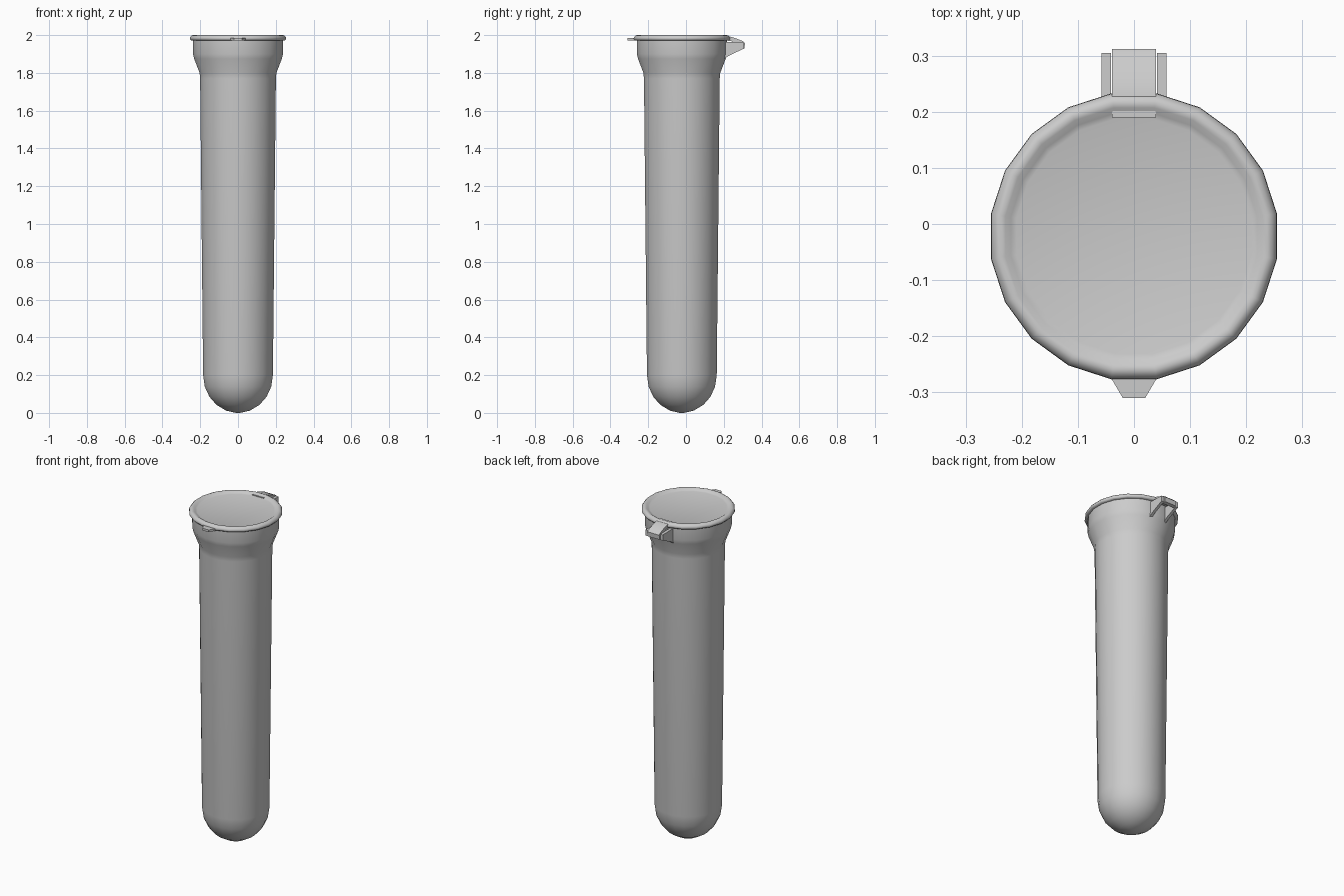
import bpy, bmesh, math

if "Cube" in bpy.data.objects:
    bpy.data.objects.remove(bpy.data.objects["Cube"])

SIDES = 20
CY = -0.022          # tube axis is set slightly forward of the hinge

plastic = bpy.data.materials.new("light_grey_plastic")
plastic.diffuse_color = (0.6, 0.6, 0.6, 1)
plastic.use_nodes = True
plastic.node_tree.nodes["Principled BSDF"].inputs["Base Color"].default_value = plastic.diffuse_color


def finish(name, bm, angle):
    bmesh.ops.remove_doubles(bm, verts=bm.verts, dist=1e-5)
    bmesh.ops.recalc_face_normals(bm, faces=bm.faces)
    mesh = bpy.data.meshes.new(name)
    bm.to_mesh(mesh)
    bm.free()
    mesh.materials.append(plastic)
    ob = bpy.data.objects.new(name, mesh)
    bpy.context.collection.objects.link(ob)
    bpy.ops.object.select_all(action='DESELECT')
    ob.select_set(True)
    bpy.context.view_layer.objects.active = ob
    bpy.ops.object.shade_smooth_by_angle(angle=math.radians(angle))
    return ob


def lathe(name, profile, angle):
    """Revolve (radius, z) points, closing both ends."""
    bm = bmesh.new()
    rings = []
    for r, z in profile:
        ring = []
        for i in range(SIDES):
            a = 2 * math.pi * (i + 0.5) / SIDES
            ring.append(bm.verts.new((r * math.cos(a), CY + r * math.sin(a), z)))
        rings.append(ring)
    for low, high in zip(rings, rings[1:]):
        for i in range(SIDES):
            j = (i + 1) % SIDES
            bm.faces.new((low[i], low[j], high[j], high[i]))
    bm.faces.new(rings[0])
    bm.faces.new(rings[-1])
    return finish(name, bm, angle)


def prism(name, outline, x0, x1, angle=20):
    """Extrude a (y, z) outline from x0 to x1."""
    bm = bmesh.new()
    a = [bm.verts.new((x0, y, z)) for y, z in outline]
    b = [bm.verts.new((x1, y, z)) for y, z in outline]
    bm.faces.new(a)
    bm.faces.new(b)
    for i in range(len(a)):
        j = (i + 1) % len(a)
        bm.faces.new((a[i], a[j], b[j], b[i]))
    return finish(name, bm, angle)


# Tube: rounded bottom, tapered wall, flared collar
bottom = [(0.187 * math.sin(t), 0.2 - 0.2 * math.cos(t))
          for t in (math.radians(d) for d in (4, 20, 38, 55, 72, 90))]
lathe("tube", bottom + [(0.203, 1.77), (0.206, 1.80), (0.235, 1.875),
                        (0.241, 1.90), (0.241, 1.98)], 40)

# Lid: rounded rim around a shallow recess
lathe("lid", [(0.235, 1.972), (0.252, 1.972), (0.258, 1.979), (0.257, 1.988),
              (0.249, 1.997), (0.241, 2.0), (0.232, 1.998), (0.222, 1.991),
              (0.212, 1.988)], 50)

# Hinge strap running from the lid over the back
prism("hinge_strap", [(0.19, 1.975), (0.19, 1.994), (0.225, 1.994), (0.25, 1.988),
                      (0.302, 1.968), (0.312, 1.958), (0.310, 1.930),
                      (0.292, 1.925), (0.284, 1.948), (0.24, 1.968)],
      -0.039, 0.039, 35)

# Hinge lugs on the collar, one each side of the strap
for side, label in ((-1, "left"), (1, "right")):
    prism("hinge_lug_" + label, [(0.19, 1.965), (0.305, 1.962), (0.305, 1.928),
                                 (0.225, 1.89), (0.19, 1.865)],
          side * 0.041, side * 0.058)

# Thumb tab at the front of the lid
bm = bmesh.new()
plan = [(-0.04, -0.26), (-0.04, -0.276), (-0.02, -0.31),
        (0.02, -0.31), (0.04, -0.276), (0.04, -0.26)]
low = [bm.verts.new((x, y, 1.971)) for x, y in plan]
high = [bm.verts.new((x, y, 1.984)) for x, y in plan]
bm.faces.new(low)
bm.faces.new(high)
for i in range(len(plan)):
    j = (i + 1) % len(plan)
    bm.faces.new((low[i], low[j], high[j], high[i]))
finish("thumb_tab", bm, 20)
